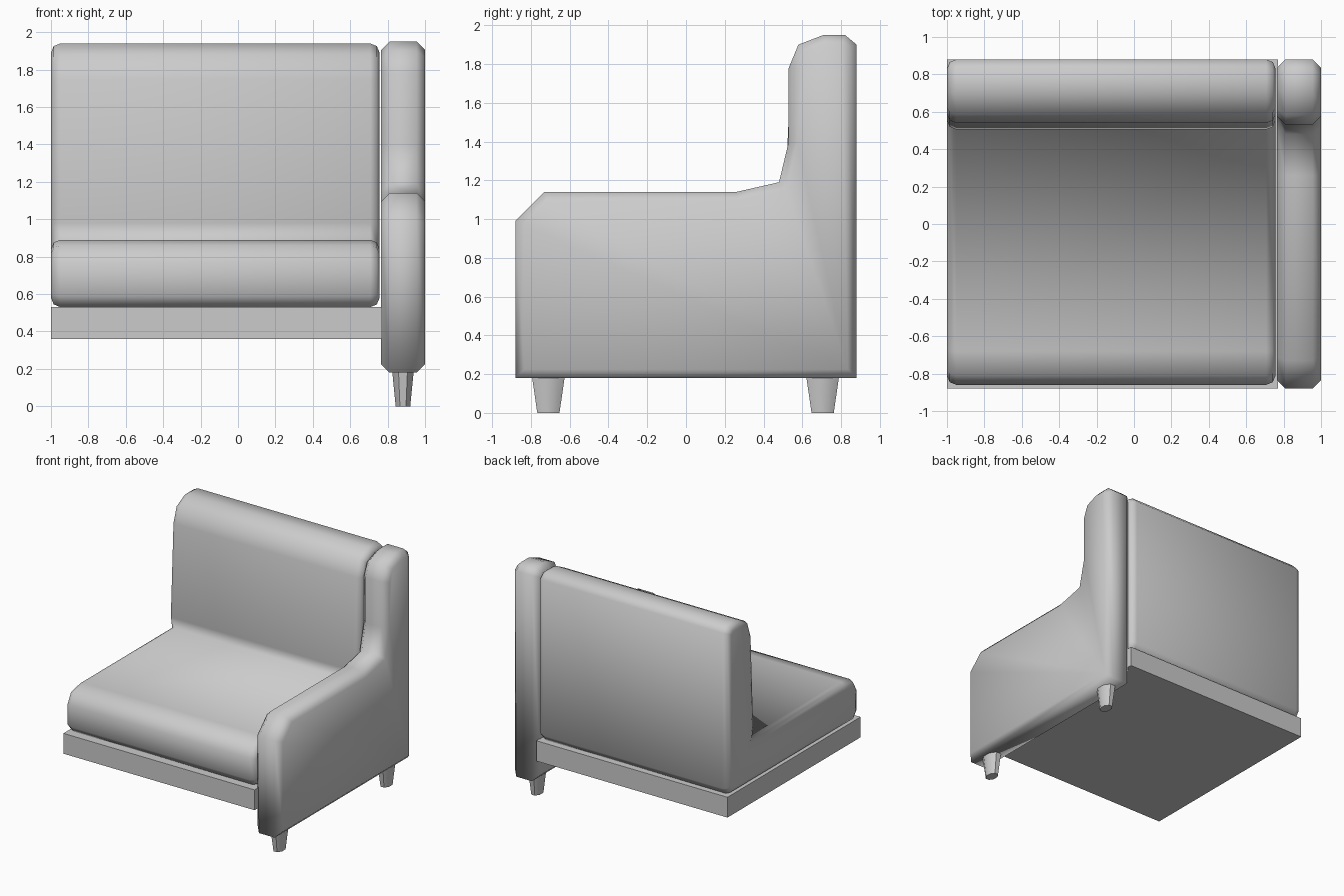
import bpy, bmesh, math
from mathutils import Matrix, Vector

if "Cube" in bpy.data.objects:
    bpy.data.objects.remove(bpy.data.objects["Cube"])


def finish(name, bm, angle=None):
    bmesh.ops.recalc_face_normals(bm, faces=bm.faces[:])
    me = bpy.data.meshes.new(name)
    bm.to_mesh(me)
    bm.free()
    ob = bpy.data.objects.new(name, me)
    bpy.context.collection.objects.link(ob)
    bpy.context.view_layer.objects.active = ob
    bpy.ops.object.select_all(action='DESELECT')
    ob.select_set(True)
    if angle:
        bpy.ops.object.shade_smooth_by_angle(angle=math.radians(angle))
    else:
        bpy.ops.object.shade_smooth()
    return ob


def extruded_profile(name, profile, x0, x1, bevel, segments):
    """Extrude a (y, z) outline along x and soften both end outlines."""
    bm = bmesh.new()
    cap = bm.faces.new([bm.verts.new((x0, y, z)) for y, z in profile])
    ext = bmesh.ops.extrude_face_region(bm, geom=[cap], use_keep_orig=True)
    moved = [g for g in ext['geom'] if isinstance(g, bmesh.types.BMVert)]
    bmesh.ops.translate(bm, vec=(x1 - x0, 0, 0), verts=moved)
    bmesh.ops.recalc_face_normals(bm, faces=bm.faces[:])
    rim = [e for e in bm.edges if abs(e.verts[0].co.x - e.verts[1].co.x) < 1e-5]
    bmesh.ops.bevel(bm, geom=rim, offset=bevel, segments=segments,
                    profile=0.5, affect='EDGES', clamp_overlap=False)
    return finish(name, bm)


# Base platform
bm = bmesh.new()
bmesh.ops.create_cube(bm, size=1, matrix=Matrix.Translation((-0.115, 0, 0.445))
                      @ Matrix.Diagonal((1.77, 1.76, 0.17, 1)))
finish("base", bm, 30)

# Seat and backrest cushion, one L-shaped body
extruded_profile("seat_and_back", [
    (-0.81, 0.53), (-0.86, 0.59), (-0.86, 0.77), (-0.81, 0.86), (-0.68, 0.89),
    (0.52, 0.89), (0.505, 0.98), (0.54, 1.75), (0.585, 1.88), (0.70, 1.94),
    (0.83, 1.94), (0.88, 1.89), (0.88, 0.59), (0.83, 0.53)],
    -1.0, 0.757, 0.05, 2)

# Side arm that sweeps up to the back
extruded_profile("arm", [
    (-0.88, 0.18), (-0.88, 0.99), (-0.73, 1.14), (0.26, 1.14), (0.48, 1.19),
    (0.53, 1.40), (0.53, 1.78), (0.58, 1.90), (0.71, 1.95), (0.82, 1.95),
    (0.88, 1.90), (0.88, 0.18)],
    0.765, 1.0, 0.045, 1)

# Tapered legs under the arm
for name, y in (("front_leg", -0.71), ("back_leg", 0.705)):
    bm = bmesh.new()
    bmesh.ops.create_cone(bm, cap_ends=True, segments=8, radius1=0.062,
                          radius2=0.092, depth=0.19,
                          matrix=Matrix.Translation((0.882, y, 0.095))
                          @ Matrix.Diagonal((0.68, 1, 1, 1))
                          @ Matrix.Rotation(math.pi / 8, 4, 'Z'))
    finish(name, bm, 50)
